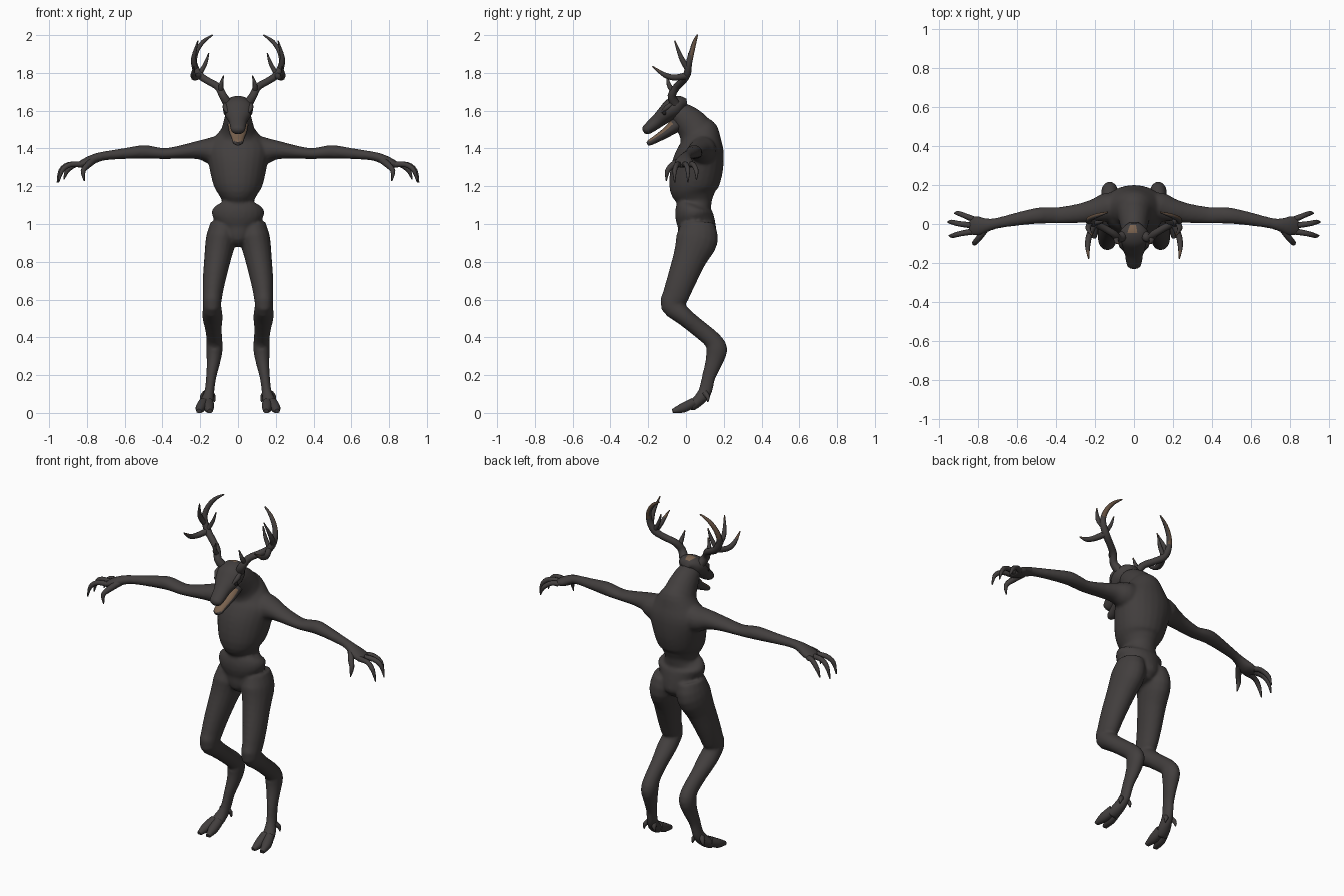
import bpy, bmesh, math
from mathutils import Vector

cube = bpy.data.objects.get("Cube")
if cube:
    bpy.data.objects.remove(cube, do_unlink=True)

AXIS_X, AXIS_Y = Vector((1, 0, 0)), Vector((0, 1, 0))


def make_material(name, red, green, blue):
    material = bpy.data.materials.new(name)
    material.use_nodes = True
    colour = (red, green, blue, 1)
    material.diffuse_color = colour
    shader = material.node_tree.nodes["Principled BSDF"]
    shader.inputs["Base Color"].default_value = colour
    shader.inputs["Roughness"].default_value = .9
    return material


hide = make_material("charcoal hide", .055, .049, .048)
bone = make_material("tan bone", .19, .12, .075)
horn = make_material("brown horn", .12, .075, .048)
socket = make_material("black socket", .015, .013, .013)


def catmull(p, q, r, s, t):
    """Smooth value between q and r."""
    return [b + .5 * t * (c - a + t * (2*a - 5*b + 4*c - d + t * (3*(b - c) + d - a)))
            for a, b, c, d in zip(p, q, r, s)]


def loft(bm, sections, reference, mirror=1, steps=3, sides=14, rule=None):
    """Skin ellipses (x, y, z, half width, half depth) along a smooth path."""
    last = len(sections) - 1
    path = []
    for i in range(last):
        window = [sections[min(max(i + k, 0), last)] for k in (-1, 0, 1, 2)]
        path += [catmull(*window, j / steps) for j in range(steps)]
    path.append(sections[last])
    centres = [Vector(p[:3]) for p in path]
    rings = []
    for i, p in enumerate(path):
        tangent = (centres[min(i + 1, len(path) - 1)] - centres[max(i - 1, 0)]).normalized()
        across = (reference - tangent * reference.dot(tangent)).normalized()
        up = tangent.cross(across)
        ring = []
        for k in range(sides):
            angle = math.tau * k / sides
            co = centres[i] + across * p[3] * math.cos(angle) + up * p[4] * math.sin(angle)
            ring.append(bm.verts.new((co.x * mirror, co.y, max(co.z, 0))))
        rings.append(ring)
    faces, progress = [], []
    for i, (low, high) in enumerate(zip(rings, rings[1:])):
        for k in range(sides):
            n = (k + 1) % sides
            faces.append(bm.faces.new((low[k], low[n], high[n], high[k])))
            progress.append(i / len(rings))
    faces += [bm.faces.new(rings[0]), bm.faces.new(rings[-1])]
    progress += [0, 1]
    bmesh.ops.recalc_face_normals(bm, faces=faces)
    bm.normal_update()
    if rule:
        for face, u in zip(faces, progress):
            face.material_index = int(rule(u, face.calc_center_median(), face.normal))


def finish(name, bm, *materials, voxel=None):
    mesh = bpy.data.meshes.new(name)
    bm.to_mesh(mesh)
    bm.free()
    for material in materials:
        mesh.materials.append(material)
    obj = bpy.data.objects.new(name, mesh)
    bpy.context.collection.objects.link(obj)
    bpy.ops.object.select_all(action='DESELECT')
    bpy.context.view_layer.objects.active = obj
    obj.select_set(True)
    if voxel:
        remesh = obj.modifiers.new("blend parts", 'REMESH')
        remesh.mode, remesh.voxel_size = 'VOXEL', voxel
        relax = obj.modifiers.new("relax", 'SMOOTH')
        relax.factor, relax.iterations = .5, 4
        for modifier in (remesh.name, relax.name):
            bpy.ops.object.modifier_apply(modifier=modifier)
    bpy.ops.object.shade_smooth_by_angle(angle=math.radians(50))
    return obj


def on_midline(*sections):
    return [(0, *section) for section in sections]


def round_path(*points):
    return [(*point, point[-1]) for point in points]


# Body: flared pelvis, pinched waist, deep ribcage and forward neck
body = bmesh.new()
torso = on_midline(
    (.07, .89, .03, .06), (.062, .93, .08, .1), (.055, 1, .112, .1),
    (.042, 1.05, .138, .1), (.043, 1.085, .13, .095), (.05, 1.11, .086, .085),
    (.045, 1.145, .095, .108), (.04, 1.2, .128, .13), (.06, 1.3, .152, .137),
    (.08, 1.39, .165, .122), (.085, 1.45, .13, .1), (.08, 1.5, .09, .085),
    (.06, 1.54, .05, .05))
neck = on_midline((.08, 1.42, .12, .11), (.05, 1.5, .088, .093),
                  (-.01, 1.565, .07, .075), (-.05, 1.59, .06, .055))
loft(body, torso, AXIS_X, sides=24)
loft(body, neck, AXIS_X, sides=20)

# Arms run out sideways, legs bend back at a high hock
arm = [(.08, .09, 1.39, .07, .08), (.14, .085, 1.388, .075, .073),
       (.2, .07, 1.392, .06, .052), (.28, .055, 1.384, .05, .038),
       (.38, .045, 1.373, .043, .029), (.44, .045, 1.377, .043, .032),
       (.5, .042, 1.382, .041, .036), (.6, .025, 1.373, .034, .029),
       (.7, .005, 1.362, .028, .024), (.75, -.005, 1.35, .034, .025),
       (.8, -.01, 1.327, .051, .026), (.845, -.008, 1.312, .046, .016)]
leg = [(.075, .06, 1, .07, .09), (.09, .058, .92, .08, .112),
       (.108, .02, .82, .071, .09), (.127, -.025, .7, .06, .077),
       (.135, -.055, .62, .052, .07), (.137, -.075, .57, .048, .06),
       (.135, -.01, .51, .054, .048), (.13, .07, .445, .044, .046),
       (.125, .14, .385, .042, .048), (.125, .162, .335, .044, .057),
       (.13, .148, .27, .036, .046), (.142, .12, .19, .027, .036),
       (.152, .1, .11, .026, .036), (.165, .06, .06, .036, .031),
       (.175, .02, .03, .036, .026)]
for side in (1, -1):
    loft(body, arm, AXIS_Y, side, sides=18)
    loft(body, leg, AXIS_X, side, sides=18)
finish("body", body, hide, voxel=.009)

# Skull with a small bare patch on the crown
crown = Vector((-.005, -.025, 1.675))
skull = bmesh.new()
skull_sections = on_midline(
    (.005, 1.645, .03, .018), (-.03, 1.637, .066, .045), (-.07, 1.612, .08, .056),
    (-.11, 1.58, .07, .046), (-.15, 1.545, .048, .037), (-.19, 1.513, .041, .031),
    (-.215, 1.495, .033, .024), (-.225, 1.488, .012, .01))
loft(skull, skull_sections, AXIS_X, steps=4, sides=24,
     rule=lambda u, centre, normal: (centre - crown).length < .024 and normal.z > .5)
finish("skull", skull, hide, bone)

# Open lower jaw, tan on its inside
jaw = bmesh.new()
jaw_sections = on_midline(
    (-.045, 1.53, .056, .04), (-.1, 1.487, .048, .028), (-.15, 1.455, .035, .021),
    (-.19, 1.432, .027, .016), (-.205, 1.424, .012, .009))
loft(jaw, jaw_sections, AXIS_X, sides=16,
     rule=lambda u, centre, normal: normal.z > .45 and centre.y < -.08)
finish("lower_jaw", jaw, hide, bone)

# Antler beam followed by its tines
beam = round_path((.055, -.06, 1.64, .026), (.08, -.075, 1.68, .022),
                  (.105, -.05, 1.725, .02), (.155, -.02, 1.755, .019),
                  (.205, .005, 1.79, .02), (.232, .015, 1.85, .017),
                  (.222, .03, 1.91, .014), (.185, .045, 1.965, .011),
                  (.135, .06, 2, .004))
tines = [
    round_path((.09, -.065, 1.7, .014), (.09, -.09, 1.735, .012), (.077, -.1, 1.785, .003)),
    round_path((.205, 0, 1.785, .018), (.23, -.06, 1.775, .016),
               (.238, -.115, 1.79, .013), (.233, -.178, 1.835, .003)),
    round_path((.225, .01, 1.82, .016), (.235, -.025, 1.88, .013), (.212, -.06, 1.97, .003)),
    round_path((.2, .005, 1.8, .013), (.172, .01, 1.85, .01), (.155, .015, 1.905, .003)),
]


def worn_tip(u, centre, normal):
    return u > .6 and normal.y + normal.z > .3


# Fingers, thumb, cloven toes and dewclaws
fingers = []
for base_y, tip_x, tip_y, tip_z in ((.024, .922, .055, 1.235), (-.008, .957, .01, 1.22),
                                    (-.038, .95, -.06, 1.22)):
    fingers.append(round_path(
        (.825, base_y, 1.315, .016), (tip_x - .06, base_y * .5 + tip_y * .5, 1.314, .014),
        (tip_x - .018, tip_y, 1.282, .012), (tip_x, tip_y, tip_z, .003)))
thumb = round_path((.765, -.025, 1.338, .02), (.795, -.07, 1.312, .017),
                   (.82, -.098, 1.28, .013), (.814, -.104, 1.228, .003))
toes, dewclaws = [], []
for spread in (-1, 1):
    toes.append(round_path((.168 + spread * .014, .04, .055, .026),
                           (.176 + spread * .022, -.015, .027, .027),
                           (.178 + spread * .029, -.07, .008, .013)))
    dewclaws.append(round_path((.158 + spread * .015, .1, .105, .016),
                               (.16 + spread * .03, .115, .085, .012),
                               (.16 + spread * .036, .115, .058, .003)))

for label, side in (("left", 1), ("right", -1)):
    antler = bmesh.new()
    loft(antler, beam, AXIS_Y, side, sides=10, rule=worn_tip)
    for tine in tines:
        loft(antler, tine, AXIS_X, side, sides=8, rule=worn_tip)
    finish(label + "_antler", antler, hide, horn)

    claws = bmesh.new()
    for finger in fingers:
        loft(claws, finger, AXIS_Y, side, sides=8)
    loft(claws, thumb, AXIS_X, side, sides=8)
    finish(label + "_fingers", claws, hide)

    hoof = bmesh.new()
    for part in toes + dewclaws:
        loft(hoof, part, AXIS_X, side, sides=10)
    finish(label + "_hoof", hoof, hide)

    # Sunken eye under a heavy brow
    brow = bmesh.new()
    loft(brow, round_path((.066, -.07, 1.64, .008), (.068, -.1, 1.618, .014),
                          (.056, -.13, 1.59, .006)), AXIS_X, side, sides=10)
    finish(label + "_brow", brow, hide)
    eye = bmesh.new()
    bmesh.ops.create_uvsphere(eye, u_segments=12, v_segments=8, radius=.012)
    bmesh.ops.translate(eye, verts=eye.verts, vec=(side * .064, -.113, 1.588))
    finish(label + "_eye", eye, socket)
